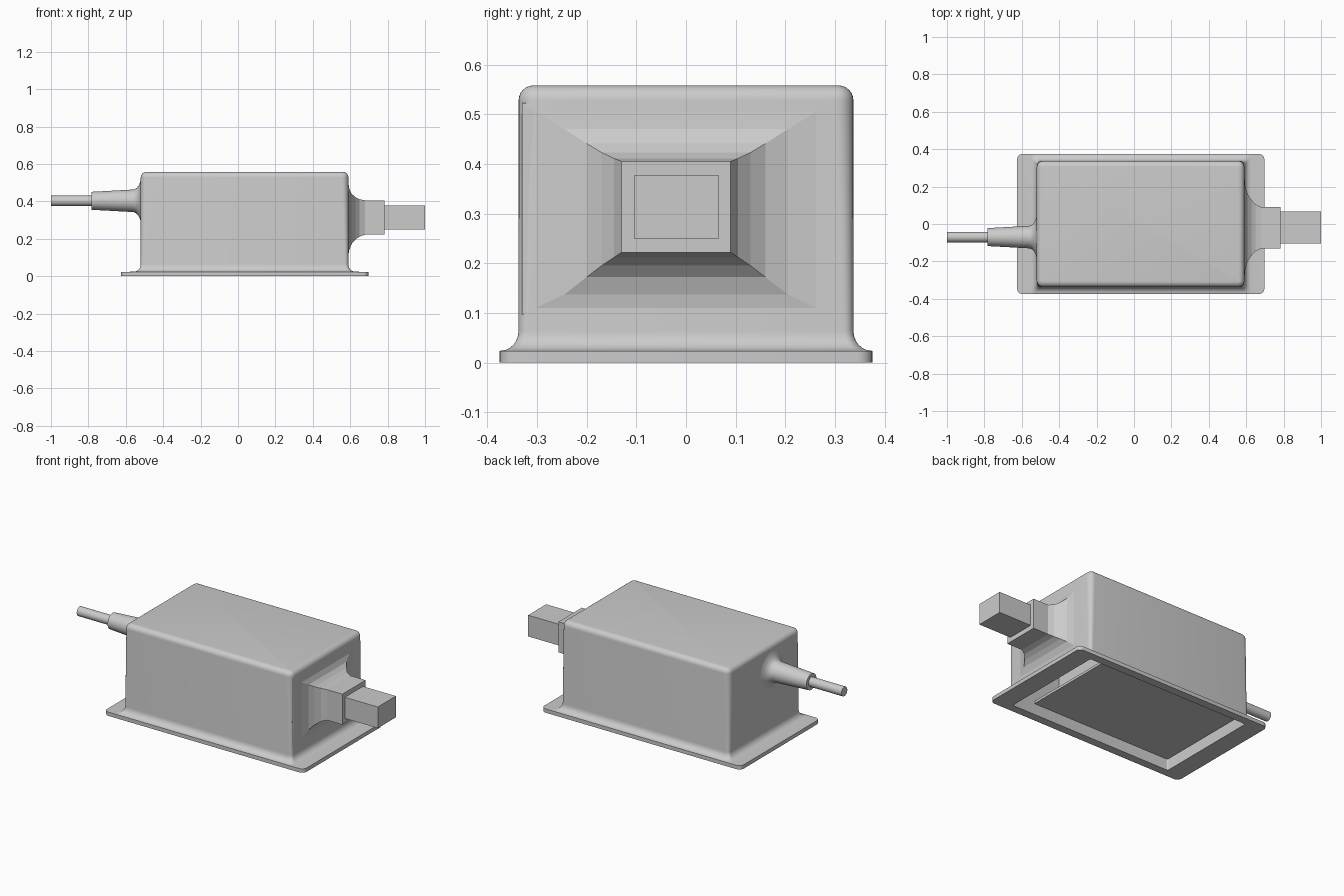
import bpy, bmesh, math

if "Cube" in bpy.data.objects:
    bpy.data.objects.remove(bpy.data.objects["Cube"])

grey = bpy.data.materials.new("light grey")
grey.diffuse_color = (0.6, 0.6, 0.6, 1)
grey.use_nodes = True
grey.node_tree.nodes["Principled BSDF"].inputs["Base Color"].default_value = grey.diffuse_color


def loft(name, rings, angle=35):
    """Skin a list of equal-length point rings and cap both ends."""
    bm = bmesh.new()
    vr = [[bm.verts.new(p) for p in r] for r in rings]
    n = len(vr[0])
    for a, b in zip(vr, vr[1:]):
        for i in range(n):
            j = (i + 1) % n
            bm.faces.new((a[i], a[j], b[j], b[i]))
    bm.faces.new(vr[0][::-1])
    bm.faces.new(vr[-1])
    bmesh.ops.recalc_face_normals(bm, faces=bm.faces)
    me = bpy.data.meshes.new(name)
    bm.to_mesh(me)
    bm.free()
    me.materials.append(grey)
    ob = bpy.data.objects.new(name, me)
    bpy.context.collection.objects.link(ob)
    if angle:
        bpy.ops.object.select_all(action='DESELECT')
        bpy.context.view_layer.objects.active = ob
        ob.select_set(True)
        bpy.ops.object.shade_smooth_by_angle(angle=math.radians(angle))
    return ob


def rounded(x0, x1, y, z, r, seg=6):
    """Horizontal rounded rectangle, symmetric in y."""
    pts = []
    for cx, cy, a0 in ((x1 - r, y - r, 0), (x0 + r, y - r, 90),
                       (x0 + r, r - y, 180), (x1 - r, r - y, 270)):
        for k in range(seg + 1):
            a = math.radians(a0 + 90 * k / seg)
            pts.append((cx + r * math.cos(a), cy + r * math.sin(a), z))
    return pts


def rect_x(x, y0, y1, z0, z1):
    return [(x, y0, z0), (x, y1, z0), (x, y1, z1), (x, y0, z1)]


def circle_x(x, r, n=32):
    return [(x, -0.07 + r * math.cos(2 * math.pi * k / n),
             0.403 + r * math.sin(2 * math.pi * k / n)) for k in range(n)]


# Housing: open-bottomed shell, flange, cove fillet, rounded top
X0, X1, Y, TOP, R = -0.52, 0.59, 0.337, 0.558, 0.034
rings = [rounded(-0.51, 0.58, 0.325, 0.54, 0.01),
         rounded(-0.51, 0.58, 0.325, 0.0, 0.01),
         rounded(-0.625, 0.697, 0.375, 0.0, 0.03),
         rounded(-0.625, 0.697, 0.375, 0.023, 0.03)]
for k in range(7):
    a = math.radians(90 * k / 6)
    d = 0.036 * (1 - math.sin(a))
    rings.append(rounded(X0 - d, X1 + d, Y + d, 0.024 + 0.04 * (1 - math.cos(a)), 0.02))
for k in range(7):
    a = math.radians(90 * k / 6)
    d = 0.03 * (1 - math.cos(a))
    rings.append(rounded(X0 + d, X1 - d, Y - d, TOP - 0.03 + 0.03 * math.sin(a), R - d))
loft("housing", rings)

# Recessed plate under the housing, and the inner block resting on it
loft("bottom_plate", [rounded(-0.505, 0.43, 0.322, z, 0.005) for z in (0.065, 0.08)], 0)
loft("inner_block", [rounded(-0.505, 0.26, 0.322, z, 0.005) for z in (0.08, 0.535)], 0)

# Flared square neck on the right end: (x, side, top, bottom) spread of the flare
neck = [rect_x(x, -0.13 - s, 0.09 + s, 0.222 - b, 0.405 + t) for x, s, t, b in (
    (0.588, 0.2, 0.118, 0.125), (0.594, 0.115, 0.065, 0.085), (0.607, 0.07, 0.036, 0.05),
    (0.627, 0.04, 0.018, 0.027), (0.65, 0.015, 0.006, 0.01), (0.68, 0, 0, 0),
    (0.782, 0, 0, 0))]
loft("square_neck", neck, 0)

# Plug block
loft("plug_block", [rect_x(x, -0.105, 0.066, 0.25, 0.377) for x in (0.77, 1.0)], 0)

# Tapered cable sleeve with flared root, and cable
sleeve = []
for k in range(7):
    a = math.radians(20 + 70 * k / 6)
    sleeve.append(circle_x(-0.518 - 0.045 * (1 - math.cos(a)),
                           0.06 + 0.075 * (1 - math.sin(a))))
sleeve.append(circle_x(-0.782, 0.048))
loft("cable_sleeve", sleeve)
loft("cable", [circle_x(x, 0.028) for x in (-0.77, -1.0)])
